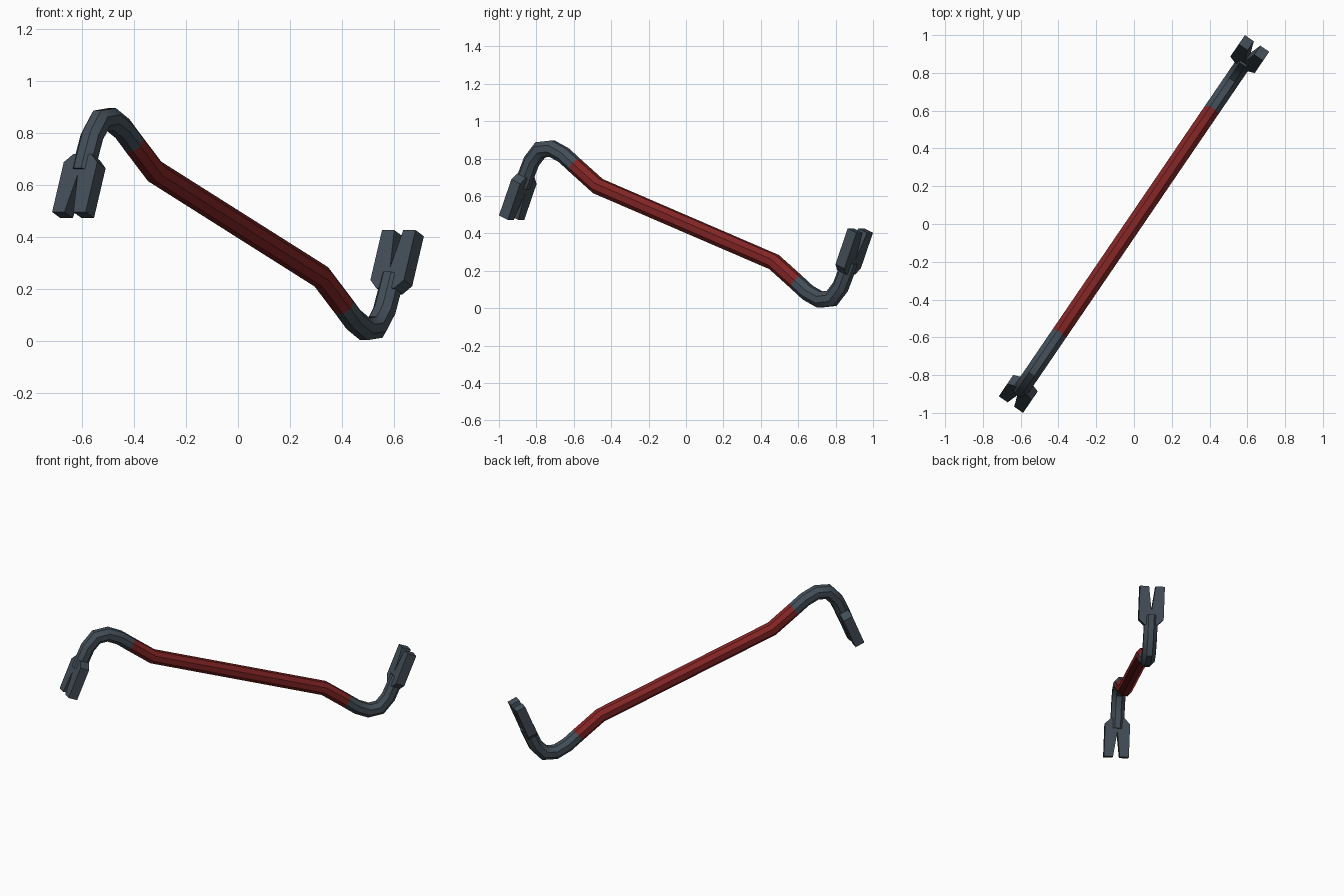
import bpy, bmesh, math
from mathutils import Vector

if "Cube" in bpy.data.objects:
    bpy.data.objects.remove(bpy.data.objects["Cube"])

# The bar lies in an upright plane turned about z: s runs along it, u across it
D = Vector((0.563, 0.826, 0)).normalized()
P = Vector((D.y, -D.x, 0))
H = 0.45                      # height of the centre of half-turn symmetry


def world(s, z, u):
    return D * s + P * u + Vector((0, 0, z))


def material(name, color):
    m = bpy.data.materials.new(name)
    m.diffuse_color = (*color, 1)
    m.use_nodes = True
    m.node_tree.nodes["Principled BSDF"].inputs["Base Color"].default_value = m.diffuse_color
    return m


steel = material("dark steel", (0.056, 0.076, 0.096))
red = material("red paint", (0.225, 0.018, 0.018))


def finish(bm, name, mats):
    bmesh.ops.recalc_face_normals(bm, faces=bm.faces)
    mesh = bpy.data.meshes.new(name)
    bm.to_mesh(mesh)
    bm.free()
    ob = bpy.data.objects.new(name, mesh)
    bpy.context.collection.objects.link(ob)
    for m in mats:
        mesh.materials.append(m)
    bpy.ops.object.select_all(action='DESELECT')
    ob.select_set(True)
    bpy.context.view_layer.objects.active = ob
    bpy.ops.object.shade_smooth_by_angle(angle=math.radians(35))
    return ob


# Octagonal bar swept along its S-shaped path, red in the middle
half = [(0.57, 0.247), (0.718, 0.137), (0.79, 0.082), (0.868, 0.046),
        (0.943, 0.053), (1.0, 0.115), (1.03, 0.18), (1.06, 0.25)]
path = [Vector((-s, 2 * H - z)) for s, z in reversed(half)] + [Vector(q) for q in half]
R, SIDES = 0.0455, 8
bm = bmesh.new()
rings = []
for i, c in enumerate(path):
    a = (c - path[max(i - 1, 0)]).normalized()
    b = (path[min(i + 1, len(path) - 1)] - c).normalized()
    t = (a + b).normalized()
    n = Vector((-t.y, t.x))
    miter = 1 / max(t.dot(b), t.dot(a))
    ring = []
    for k in range(SIDES):
        ang = math.tau * (k + 0.5) / SIDES
        q = c + n * (R * math.sin(ang) * miter)
        ring.append(bm.verts.new(world(q.x, q.y, R * math.cos(ang))))
    rings.append(ring)
for r0, r1 in zip(rings, rings[1:]):
    for k in range(SIDES):
        j = (k + 1) % SIDES
        bm.faces.new((r0[k], r0[j], r1[j], r1[k]))
bm.faces.new(rings[0])
bm.faces.new(rings[-1])
for f in bm.faces:
    f.material_index = 1 if abs(f.calc_center_median().dot(D)) < 0.71 else 0
finish(bm, "bar", [steel, red])

# Forked claws: one notched profile, extruded through its thickness
profile = [(0.042, -0.022), (0.078, 0.012), (0.078, 0.22), (0.021, 0.22), (0.0, 0.065)]
profile += [(-u, v) for u, v in reversed(profile[:4])]
base = Vector((1.044, 0.212))
axis = Vector((math.sin(math.radians(22.5)), math.cos(math.radians(22.5))))
side = Vector((axis.y, -axis.x))
T = 0.062


def claw(name, flip):
    bm = bmesh.new()
    layers = []
    for w in (-T / 2, T / 2):
        layer = []
        for u, v in profile:
            q = base + axis * v + side * w
            s, z = (-q.x, 2 * H - q.y) if flip else (q.x, q.y)
            layer.append(bm.verts.new(world(s, z, u)))
        layers.append(layer)
        bm.faces.new(layer)
    n = len(profile)
    for k in range(n):
        j = (k + 1) % n
        bm.faces.new((layers[0][k], layers[0][j], layers[1][j], layers[1][k]))
    finish(bm, name, [steel])


claw("upturned_claw", False)
claw("downturned_claw", True)
